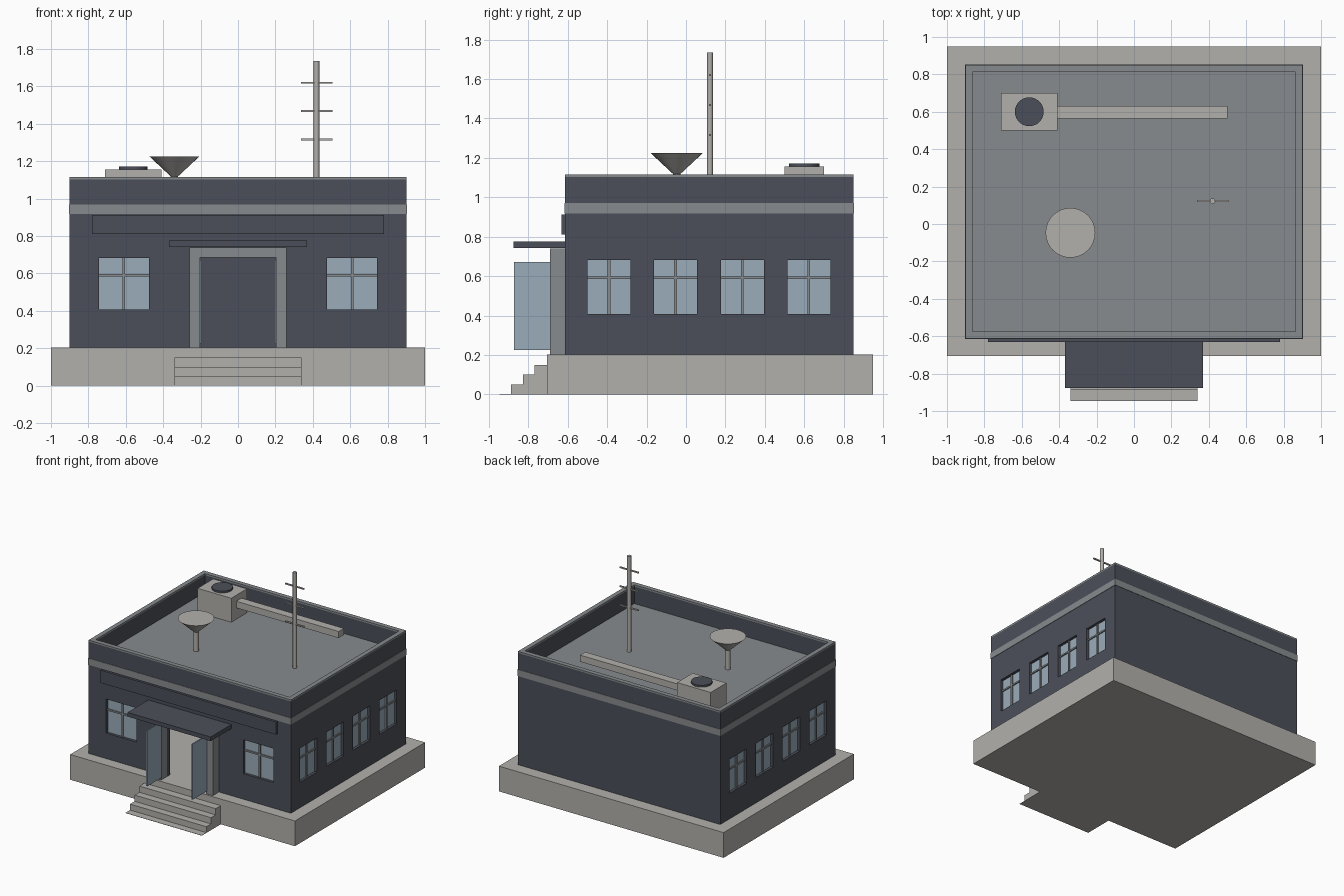
import bpy, bmesh, math

if "Cube" in bpy.data.objects:
    bpy.data.objects.remove(bpy.data.objects["Cube"])


def material(name, rgb):
    m = bpy.data.materials.new(name)
    lin = [((c / 255 + 0.055) / 1.055) ** 2.4 for c in rgb]
    m.diffuse_color = (*lin, 1)
    m.use_nodes = True
    m.node_tree.nodes["Principled BSDF"].inputs["Base Color"].default_value = m.diffuse_color
    return m


STONE = material("light stone", (178, 176, 171))
GREY = material("mid grey", (135, 139, 141))
DARK = material("dark slate", (75, 79, 89))
GLASS = material("blue glass", (154, 172, 186))


def boxes(name, specs, mat):
    """One object made of boxes given as (x0, x1, y0, y1, z0, z1)."""
    bm = bmesh.new()
    for x0, x1, y0, y1, z0, z1 in specs:
        for v in bmesh.ops.create_cube(bm, size=1)["verts"]:
            v.co = (x1 if v.co.x > 0 else x0, y1 if v.co.y > 0 else y0,
                    z1 if v.co.z > 0 else z0)
    me = bpy.data.meshes.new(name)
    bm.to_mesh(me)
    bm.free()
    me.materials.append(mat)
    ob = bpy.data.objects.new(name, me)
    bpy.context.collection.objects.link(ob)
    return ob


def cone(name, x, y, z0, z1, r0, r1, mat, sides=32):
    bpy.ops.mesh.primitive_cone_add(vertices=sides, radius1=r0, radius2=r1, depth=z1 - z0,
                                    location=(x, y, (z0 + z1) / 2))
    ob = bpy.context.object
    ob.name = name
    ob.data.materials.append(mat)
    bpy.ops.object.shade_smooth_by_angle(angle=math.radians(40))
    return ob


def ring(name, x, y0, y1, z0, z1, t, mat):
    """Rectangular frame of width t lying flat around the building."""
    return boxes(name, [(-x, x, y0, y0 + t, z0, z1), (-x, x, y1 - t, y1, z0, z1),
                        (-x, -x + t, y0 + t, y1 - t, z0, z1),
                        (x - t, x, y0 + t, y1 - t, z0, z1)], mat)


def cut(ob, name, specs):
    cutter = boxes(name, specs, DARK)
    cutter.hide_render = True
    mod = ob.modifiers.new("cut", "BOOLEAN")
    mod.operation, mod.solver, mod.object = "DIFFERENCE", "EXACT", cutter
    bpy.context.view_layer.objects.active = ob
    bpy.ops.object.modifier_apply(modifier=mod.name)
    bpy.data.objects.remove(cutter)


X, Y0, Y1 = 0.90, -0.613, 0.85   # wall outline
T = 0.037                        # wall thickness
ROOF, TOP = 0.96, 1.115

# Plinth and entrance steps
boxes("plinth", [(-1, 1, -0.705, 0.95, 0, 0.203)], STONE)
boxes("entrance_steps", [(-0.34, 0.34, -0.71 - 0.059 * i, -0.70, 0, max(0.2 - 0.05 * i, 0.002))
                         for i in range(1, 5)], STONE)

# Windows: (wall x, wall y, outward nx, ny, width)
wins = [(s * 0.61, Y0, 0, -1, 0.268) for s in (-1, 1)]
wins += [(s * X, y, s, 0, 0.218) for s in (-1, 1) for y in (-0.391, -0.053, 0.286, 0.623)]
WZ0, WZ1 = 0.408, 0.682


def wall_box(win, along0, along1, out0, out1, z0, z1):
    """Box positioned along a wall and out from its face."""
    x, y, nx, ny, _ = win
    o = sorted((out0 * (nx + ny), out1 * (nx + ny)))
    if nx:
        return (x + o[0], x + o[1], y + along0, y + along1, z0, z1)
    return (x + along0, x + along1, y + o[0], y + o[1], z0, z1)


# Hollow walls with parapet, window and door openings
walls = boxes("walls", [(-X, X, Y0, Y1, 0.2, TOP - 0.013)], DARK)
cut(walls, "hollow_cutter", [(-X + T, X - T, Y0 + T, Y1 - T, 0.1, 0.93),
                             (-X + T, X - T, Y0 + T, Y1 - T, ROOF, 1.3)])
holes = [wall_box(w, -w[4] / 2, w[4] / 2, -0.06, 0.05, WZ0, WZ1) for w in wins]
holes.append((-0.203, 0.203, Y0 - 0.05, Y0 + 0.06, 0.1, 0.685))
cut(walls, "opening_cutter", holes)

# Roof surface, parapet cap and trim band
boxes("roof_surface", [(-X + T, X - T, Y0 + T, Y1 - T, ROOF, ROOF + 0.004)], GREY)
ring("parapet_cap", X, Y0, Y1, TOP - 0.013, TOP, T, GREY)
ring("trim_band", X + 0.003, Y0 - 0.003, Y1 + 0.003, 0.917, 0.97, 0.01, GREY)

# Window panes and glazing bars
boxes("window_glass", [wall_box(w, -w[4] / 2, w[4] / 2, -0.03, -0.022, WZ0, WZ1)
                       for w in wins], GLASS)
bars = []
for w in wins:
    bars.append(wall_box(w, -0.007, 0.007, -0.024, -0.012, WZ0, WZ1))
    bars.append(wall_box(w, -w[4] / 2, w[4] / 2, -0.024, -0.013, 0.585, 0.598))
boxes("window_bars", bars, GREY)

# Entrance: surround, open glass doors, canopy, fascia panel
boxes("door_surround", [(-0.26, -0.203, -0.69, Y0, 0.2, 0.74), (0.203, 0.26, -0.69, Y0, 0.2, 0.74),
                        (-0.203, 0.203, -0.69, Y0, 0.685, 0.74)], GREY)
boxes("open_doors", [(-0.207, -0.197, -0.872, -0.688, 0.225, 0.672),
                     (0.197, 0.207, -0.872, -0.688, 0.225, 0.672)], GLASS)
boxes("canopy", [(-0.37, 0.37, -0.876, Y0, 0.742, 0.775)], DARK)
boxes("fascia_panel", [(-0.78, 0.78, -0.632, Y0, 0.81, 0.912)], DARK)

# Rooftop ventilation unit
boxes("vent_unit", [(-0.71, -0.41, 0.50, 0.70, ROOF, 1.157)], STONE)
cone("vent_fan", -0.56, 0.60, 1.155, 1.172, 0.077, 0.077, DARK)
boxes("vent_duct", [(-0.412, 0.50, 0.565, 0.632, 1.055, 1.108)], STONE)

# Dish on its post
cone("dish_post", -0.34, -0.047, ROOF, 1.125, 0.02, 0.02, STONE, 16)
cone("dish", -0.34, -0.047, 1.112, 1.225, 0.012, 0.133, STONE)

# Antenna mast with cross bars
cone("mast", 0.42, 0.122, ROOF, 1.735, 0.015, 0.015, STONE, 12)
boxes("mast_bars", [(0.336, 0.504, 0.117, 0.127, z - 0.005, z + 0.005)
                    for z in (1.317, 1.468, 1.62)], STONE)
